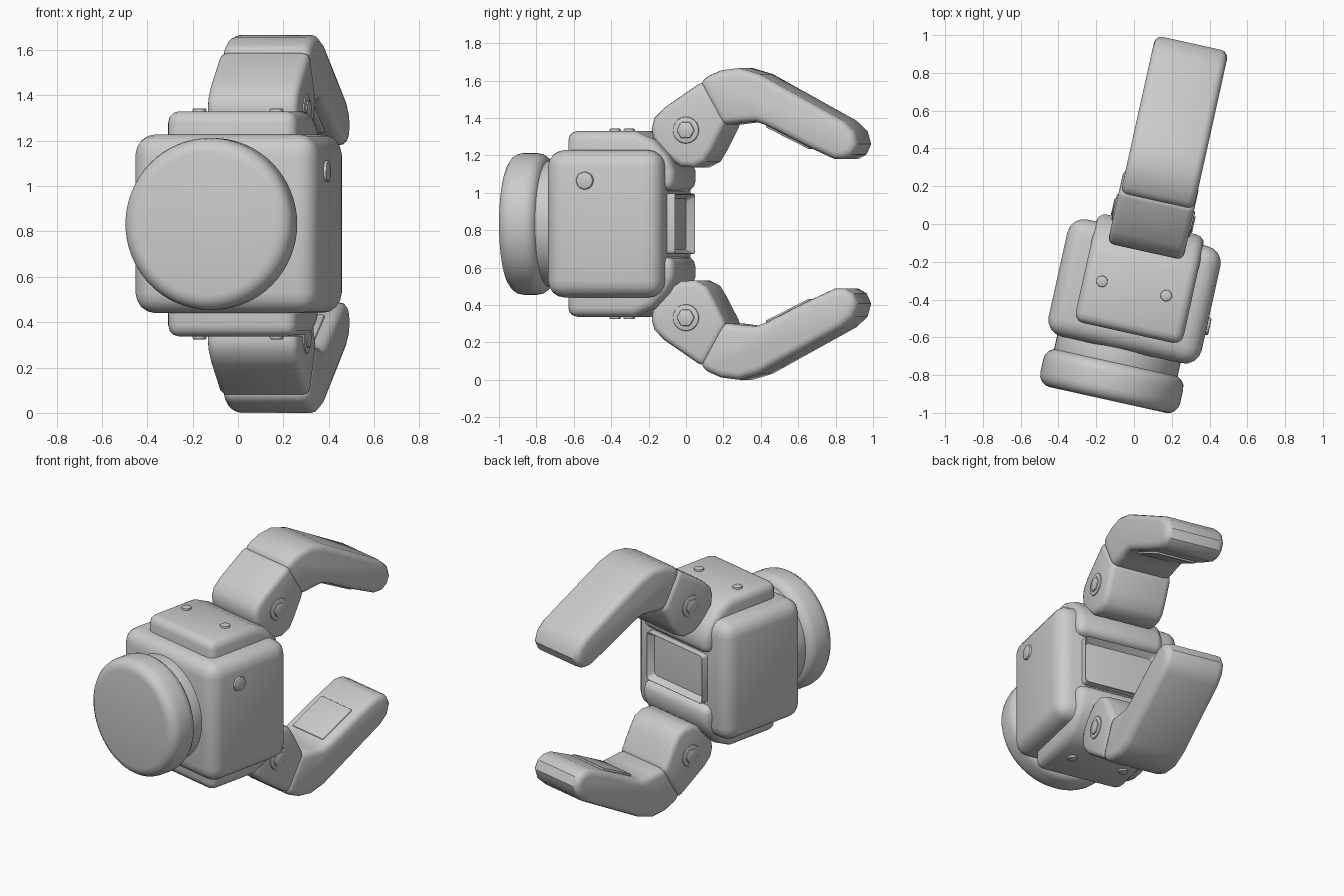
import bpy, bmesh
from math import radians
from mathutils import Matrix, Vector

if "Cube" in bpy.data.objects:
    bpy.data.objects.remove(bpy.data.objects["Cube"])

TURN = Matrix.Rotation(radians(-12.5), 4, 'Z')   # whole gripper is turned a little
MID = 0.8335                                     # height of the mirror plane
CX = 0.08                                        # centre line of the housing


def finish(name, bm, bevel=0.0, segments=3):
    bmesh.ops.recalc_face_normals(bm, faces=bm.faces)
    me = bpy.data.meshes.new(name)
    bm.to_mesh(me)
    bm.free()
    ob = bpy.data.objects.new(name, me)
    bpy.context.collection.objects.link(ob)
    ob.matrix_world = TURN
    bpy.ops.object.select_all(action='DESELECT')
    ob.select_set(True)
    bpy.context.view_layer.objects.active = ob
    if bevel:
        b = ob.modifiers.new("round", 'BEVEL')
        b.width = bevel
        b.segments = segments
        b.limit_method = 'ANGLE'
        b.angle_limit = radians(42)
        b.use_clamp_overlap = True
        bpy.ops.object.modifier_apply(modifier="round")
    bpy.ops.object.shade_smooth_by_angle(angle=radians(32))
    return ob


def box_mesh(x0, x1, y0, y1, z0, z1):
    bm = bmesh.new()
    size = Matrix.Diagonal((x1 - x0, y1 - y0, z1 - z0, 1))
    mid = Matrix.Translation(((x0 + x1) / 2, (y0 + y1) / 2, (z0 + z1) / 2))
    bmesh.ops.create_cube(bm, size=1, matrix=mid @ size)
    return bm


def slab(name, profile, x0, x1, bevel, flip=False):
    """Side profile (y, z) pushed out from x0 to x1, optionally mirrored in height."""
    bm = bmesh.new()
    pts = [(y, 2 * MID - z if flip else z) for y, z in profile]
    face = bm.faces.new([bm.verts.new((x0, y, z)) for y, z in pts])
    out = bmesh.ops.extrude_face_region(bm, geom=[face])
    moved = [v for v in out['geom'] if isinstance(v, bmesh.types.BMVert)]
    bmesh.ops.translate(bm, vec=(x1 - x0, 0, 0), verts=moved)
    return finish(name, bm, bevel)


def cylinder(name, centre, axis, radius, depth, bevel=0.0, sides=32, segments=3):
    bm = bmesh.new()
    rot = Vector((0, 0, 1)).rotation_difference(Vector(axis)).to_matrix().to_4x4()
    bmesh.ops.create_cone(bm, cap_ends=True, segments=sides, radius1=radius, radius2=radius,
                          depth=depth, matrix=Matrix.Translation(centre) @ rot)
    return finish(name, bm, bevel, segments)


# Housing: rounded block, neck and round mounting disc on the front
finish("housing", box_mesh(CX - 0.415, CX + 0.415, -0.665, -0.03, 0.44, 1.228), 0.09, 4)
cylinder("neck", (0.065, -0.69, MID), (0, 1, 0), 0.335, 0.14, 0.015, 48)
cylinder("mount_disc", (0.065, -0.837, MID), (0, 1, 0), 0.379, 0.205, 0.065, 64, 4)

# Palm block between the fingers, with a sunken window
bm = box_mesh(CX - 0.24, CX + 0.26, -0.15, 0.025, 0.672, 0.995)
back = max(bm.faces, key=lambda f: f.calc_center_median().y)
bmesh.ops.inset_region(bm, faces=[back], thickness=0.06)
bmesh.ops.translate(bm, vec=(0, -0.09, 0), verts=back.verts)
finish("palm_block", bm, 0.018)

cap = [(-0.57, 1.33), (-0.2, 1.33), (-0.1, 1.285), (-0.02, 1.2), (0.018, 1.12),
       (0.018, 1.01), (-0.57, 1.01)]
knuckle = [(-0.13, 1.345), (-0.115, 1.40), (-0.06, 1.455), (0.155, 1.60), (0.285, 1.375),
           (0.21, 1.23), (0.17, 1.165), (0.11, 1.135), (0.03, 1.14), (-0.07, 1.205), (-0.12, 1.28)]
finger = [(0.13, 1.59), (0.18, 1.625), (0.25, 1.655), (0.35, 1.667), (0.46, 1.635), (0.92, 1.385),
          (0.98, 1.33), (1.0, 1.26), (0.975, 1.205), (0.93, 1.18), (0.87, 1.18), (0.72, 1.248),
          (0.49, 1.363), (0.44, 1.38), (0.37, 1.375), (0.255, 1.36)]
pad = [(0.50, 1.40), (0.74, 1.28), (0.725, 1.232), (0.485, 1.352)]

# Upper and lower halves are mirrored
for side, flip in (("upper", False), ("lower", True)):
    slab(side + "_cap", cap, CX - 0.28, CX + 0.305, 0.05, flip)
    slab(side + "_knuckle", knuckle, -0.115, 0.295, 0.035, flip)
    slab(side + "_finger", finger, -0.105, 0.292, 0.04, flip)
    slab(side + "_grip_pad", pad, -0.04, 0.23, 0.006, flip)
    h = 2 * MID - 1.335 if flip else 1.335
    cylinder(side + "_pivot_ring", (0.09, 0.065, h), (1, 0, 0), 0.072, 0.425, 0.008, 20, 2)
    cylinder(side + "_pivot_pin", (0.09, 0.065, h), (1, 0, 0), 0.05, 0.44, 0.008, 6, 2)
    top = 2 * MID - 1.33 if flip else 1.33
    for i, x in enumerate((-0.10, 0.248)):
        cylinder(f"{side}_cap_screw_{i + 1}", (x, -0.333, top), (0, 0, 1), 0.032, 0.025, 0.006, 8, 2)

# Single screw on the right side of the housing
cylinder("side_screw", (CX + 0.415, -0.444, 1.065), (1, 0, 0), 0.05, 0.03, 0.01, 8, 2)
